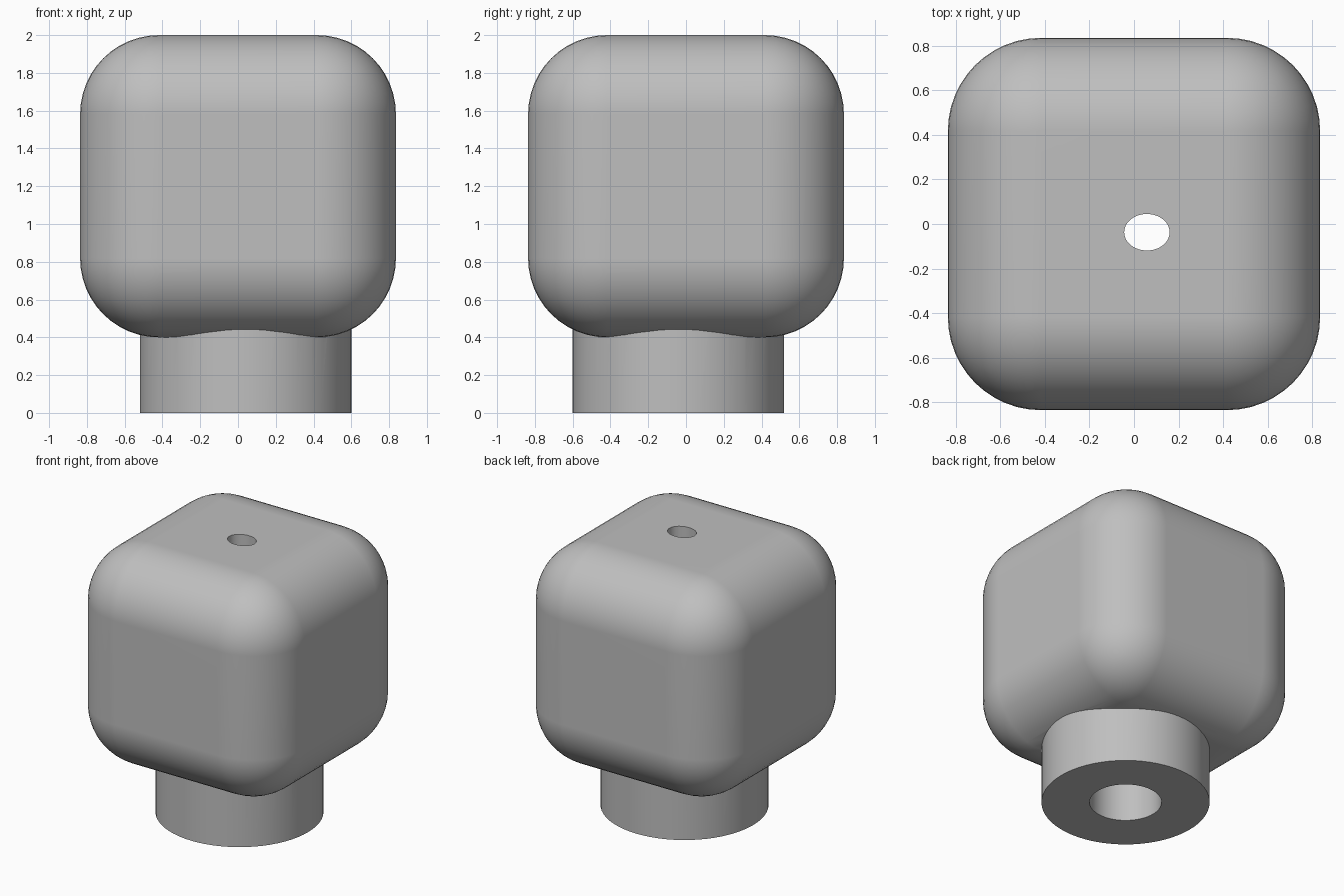
import bpy
import math

default = bpy.data.objects.get("Cube")
if default:
    bpy.data.objects.remove(default, do_unlink=True)

AXIS = (0.04, -0.04)  # stem axis, slightly off the body centre

grey = bpy.data.materials.new("plain grey")
grey.use_nodes = True
colour = (0.52, 0.52, 0.52, 1)
grey.diffuse_color = colour
grey.node_tree.nodes["Principled BSDF"].inputs["Base Color"].default_value = colour


def cylinder(name, centre, rx, ry, bottom, top):
    """Upright elliptical cylinder between two heights."""
    bpy.ops.mesh.primitive_cylinder_add(
        vertices=64, radius=1, depth=2,
        location=(centre[0], centre[1], (bottom + top) / 2))
    ob = bpy.context.object
    ob.name = name
    ob.scale = (rx, ry, (top - bottom) / 2)
    bpy.ops.object.transform_apply(location=False, rotation=False, scale=True)
    ob.data.materials.append(grey)
    return ob


def combine(target, other, operation):
    """Apply a boolean and discard the helper."""
    other.hide_render = True
    mod = target.modifiers.new("boolean", 'BOOLEAN')
    mod.operation = operation
    mod.solver = 'EXACT'
    mod.object = other
    bpy.context.view_layer.objects.active = target
    bpy.ops.object.modifier_apply(modifier=mod.name)
    bpy.data.objects.remove(other, do_unlink=True)


# Rounded block head
bpy.ops.mesh.primitive_cube_add(size=1, location=(0, 0, 1.2))
knob = bpy.context.object
knob.name = "rounded_knob"
knob.scale = (1.672, 1.672, 1.6)
bpy.ops.object.transform_apply(location=False, rotation=False, scale=True)
knob.data.materials.append(grey)
bevel = knob.modifiers.new("rounding", 'BEVEL')
bevel.width = 0.418
bevel.segments = 12
bpy.ops.object.modifier_apply(modifier=bevel.name)

# Stem, wide bore from below and narrow oval hole through the top
combine(knob, cylinder("stem", AXIS, 0.56, 0.56, 0, 0.8), 'UNION')
combine(knob, cylinder("bore", AXIS, 0.24, 0.24, -0.1, 1.2), 'DIFFERENCE')
combine(knob, cylinder("top_hole", (0.058, -0.037), 0.102, 0.082, 1.0, 2.1), 'DIFFERENCE')

# Smooth rounding with crisp rims and clean flats
bpy.ops.object.select_all(action='DESELECT')
knob.select_set(True)
bpy.context.view_layer.objects.active = knob
bpy.ops.object.shade_smooth_by_angle(angle=math.radians(30))
weighted = knob.modifiers.new("weighted normals", 'WEIGHTED_NORMAL')
weighted.keep_sharp = True
